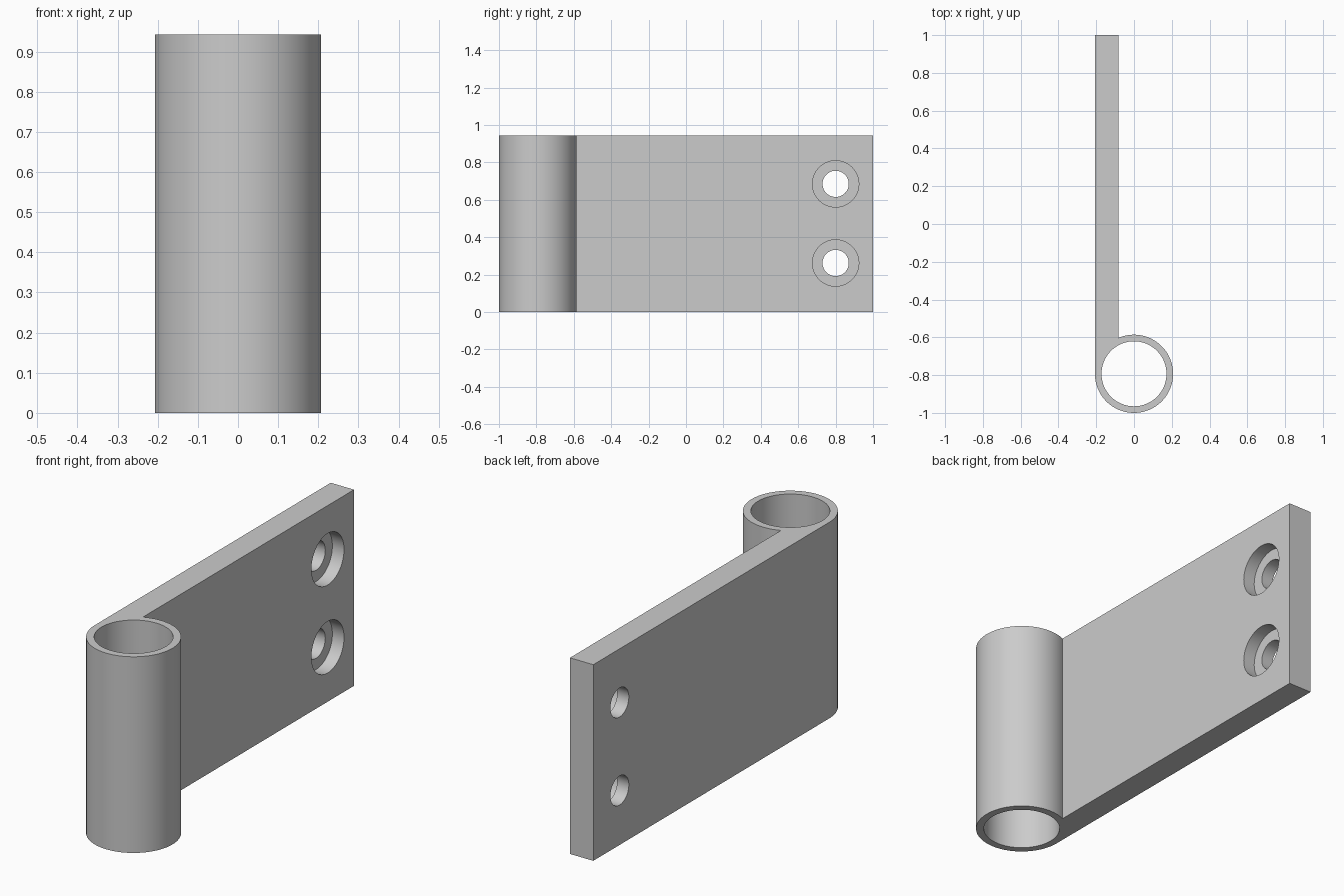
import bpy, bmesh, math

if "Cube" in bpy.data.objects:
    bpy.data.objects.remove(bpy.data.objects["Cube"])

R, BORE = 0.207, 0.172            # barrel radii
YC, H = -0.793, 0.943             # barrel axis, height
X0, X1 = -0.207, -0.083           # plate faces
HOLE_Y, HOLE_Z = 0.80, (0.262, 0.685)

steel = bpy.data.materials.new("grey_steel")
steel.diffuse_color = (0.6, 0.6, 0.6, 1)
steel.use_nodes = True
steel.node_tree.nodes["Principled BSDF"].inputs["Base Color"].default_value = steel.diffuse_color


def prism(name, outline, height, z=0.0):
    """Extrude a closed xy outline upwards."""
    bm = bmesh.new()
    face = bm.faces.new([bm.verts.new((x, y, z)) for x, y in outline])
    ext = bmesh.ops.extrude_face_region(bm, geom=[face])
    verts = [v for v in ext["geom"] if isinstance(v, bmesh.types.BMVert)]
    bmesh.ops.translate(bm, verts=verts, vec=(0, 0, height))
    bmesh.ops.recalc_face_normals(bm, faces=bm.faces)
    me = bpy.data.meshes.new(name)
    bm.to_mesh(me)
    bm.free()
    ob = bpy.data.objects.new(name, me)
    bpy.context.collection.objects.link(ob)
    return ob


def circle(r, cy=0.0, n=96):
    return [(r * math.cos(math.tau * i / n), cy + r * math.sin(math.tau * i / n)) for i in range(n)]


# hinge leaf: flat plate running tangent into the round barrel
start = math.acos(X1 / R)
arc = [start + (-math.pi - start) * i / 80 for i in range(81)]
outline = [(R * math.cos(a), YC + R * math.sin(a)) for a in arc] + [(X0, 1.0), (X1, 1.0)]
leaf = prism("hinge_leaf", outline, H)
leaf.data.materials.append(steel)

# cutters: pin bore, screw holes, flat-bottomed counterbores
cutters = [prism("pin_bore_cutter", circle(BORE, YC), H + 0.2, -0.1)]
for z in HOLE_Z:
    for name, r, xa in (("screw_hole_cutter", 0.07, X0 - 0.1), ("counterbore_cutter", 0.124, (X0 + X1) / 2)):
        c = prism(name, circle(r, n=64), X1 + 0.1 - xa)
        c.rotation_euler = (0, math.pi / 2, 0)
        c.location = (xa, HOLE_Y, z)
        cutters.append(c)

bpy.context.view_layer.objects.active = leaf
leaf.select_set(True)
for c in cutters:
    c.hide_render = True
    m = leaf.modifiers.new("cut", 'BOOLEAN')
    m.operation, m.solver, m.object = 'DIFFERENCE', 'EXACT', c
    bpy.ops.object.modifier_apply(modifier=m.name)
for c in cutters:
    bpy.data.objects.remove(c, do_unlink=True)

# smooth round walls, flat large faces
bpy.ops.object.shade_smooth_by_angle(angle=math.radians(30))
for p in leaf.data.polygons:
    if p.area > 0.03:
        p.use_smooth = False
